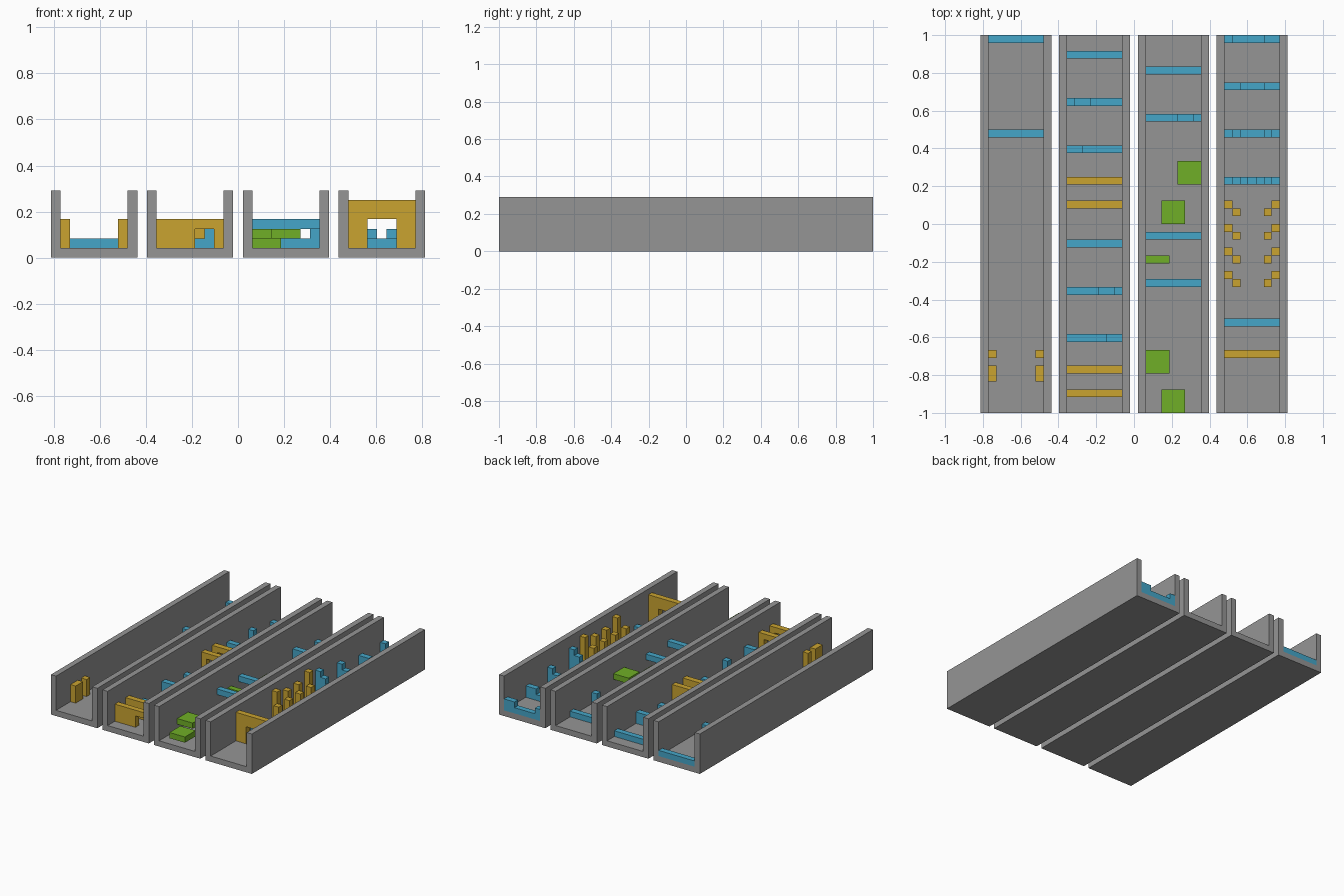
import bpy
import bmesh

if "Cube" in bpy.data.objects:
    bpy.data.objects.remove(bpy.data.objects["Cube"])

U = 2 / 48          # one grid cell
LENGTH = 48
WIDTH = 9           # lane width in cells, walls included
PITCH = 10


def material(name, rgb):
    mat = bpy.data.materials.new(name)
    mat.use_nodes = True
    mat.diffuse_color = (*rgb, 1)
    mat.node_tree.nodes["Principled BSDF"].inputs["Base Color"].default_value = (*rgb, 1)
    return mat


GREY = material("grey", (0.30, 0.30, 0.30))
BLUE = material("blue", (0.06, 0.38, 0.58))
YELLOW = material("yellow", (0.59, 0.37, 0.03))
GREEN = material("green", (0.16, 0.43, 0.02))


def prism(name, lane, outline, row, depth, mat):
    """Extrude an x-z outline, in cells from the lane's inner floor edge, along y."""
    x0 = lane * PITCH - (3 * PITCH + WIDTH) / 2 + 1
    bm = bmesh.new()
    verts = [bm.verts.new(((x0 + x) * U, (row - LENGTH / 2) * U, z * U)) for x, z in outline]
    face = bm.faces.new(verts)
    out = bmesh.ops.extrude_face_region(bm, geom=[face])
    moved = [v for v in out["geom"] if isinstance(v, bmesh.types.BMVert)]
    bmesh.ops.translate(bm, verts=moved, vec=(0, depth * U, 0))
    bmesh.ops.recalc_face_normals(bm, faces=bm.faces)
    mesh = bpy.data.meshes.new(name)
    bm.to_mesh(mesh)
    bm.free()
    mesh.materials.append(mat)
    obj = bpy.data.objects.new(name, mesh)
    bpy.context.collection.objects.link(obj)


def block(name, lane, x, width, z, top, row, depth, mat):
    prism(name, lane, [(x, z), (x + width, z), (x + width, top), (x, top)], row, depth, mat)


def hurdle(lane, row, heights="1111111"):
    """Low bar whose top follows one height digit per cell."""
    outline = [(0, 1)]
    last = 1
    for x, digit in enumerate(heights):
        top = 1 + int(digit)
        if top != last:
            if x:
                outline.append((x, last))
            outline.append((x, top))
        last = top
    outline += [(7, last), (7, 1)]
    prism("hurdle", lane, outline, row, 1, BLUE)


def gate(lane, row, left, right, lintel, top):
    """Wall with a doorway from left to right."""
    prism("gate", lane, [(0, 1), (left, 1), (left, lintel), (right, lintel),
                         (right, 1), (7, 1), (7, top), (0, top)], row, 1, YELLOW)


# Four open channels
for lane in range(4):
    prism("channel", lane, [(-1, 0), (8, 0), (8, 7), (7, 7), (7, 1), (0, 1), (0, 7), (-1, 7)],
          0, LENGTH, GREY)

# First lane: two low bars and paired side posts
for row in (35, 47):
    hurdle(0, row)
for x in (0, 6):
    block("side_post", 0, x, 1, 1, 4, 4, 2, YELLOW)
    block("side_post", 0, x, 1, 1, 4, 7, 1, YELLOW)

# Second lane: gates and stepped bars, the rear half mirrored
for start, flip in ((0, 1), (24, -1)):
    for row in (2, 5):
        if flip == 1:
            gate(1, start + row, 4, 6, 3, 4)
        else:
            gate(1, start + row, 1, 3, 3, 4)
    for row, heights in ((9, "1111122"), (15, "2222112"), (21, "1111111")):
        hurdle(1, start + row, heights[::flip])

# Third lane: floating slabs, beams and bars
for x, z, row in ((2, 2, 0), (0, 2, 5), (2, 2, 24), (4, 3, 29)):
    block("floating_slab", 2, x, 3, z, z + 1, row, 3, GREEN)
block("upright_slab", 2, 0, 3, 1, 3, 19, 1, GREEN)
for row in (16, 22):
    block("beam", 2, 0, 7, 3, 4, row, 1, BLUE)
hurdle(2, 37, "2222112")
hurdle(2, 43)

# Fourth lane: tall gate, post pairs and stepped bars
gate(3, 7, 2, 5, 4, 6)
for row, top in ((16, 6), (19, 5), (22, 5), (25, 6)):
    for outer, inner in ((0, 1), (6, 5)):
        block("outer_post", 3, outer, 1, 1, top, row + 1, 1, YELLOW)
        block("inner_post", 3, inner, 1, 1, 4, row, 1, YELLOW)
for row, heights in ((11, "1111111"), (29, "4321234"), (35, "3211123"),
                     (41, "2211122"), (47, "2111122")):
    hurdle(3, row, heights)
